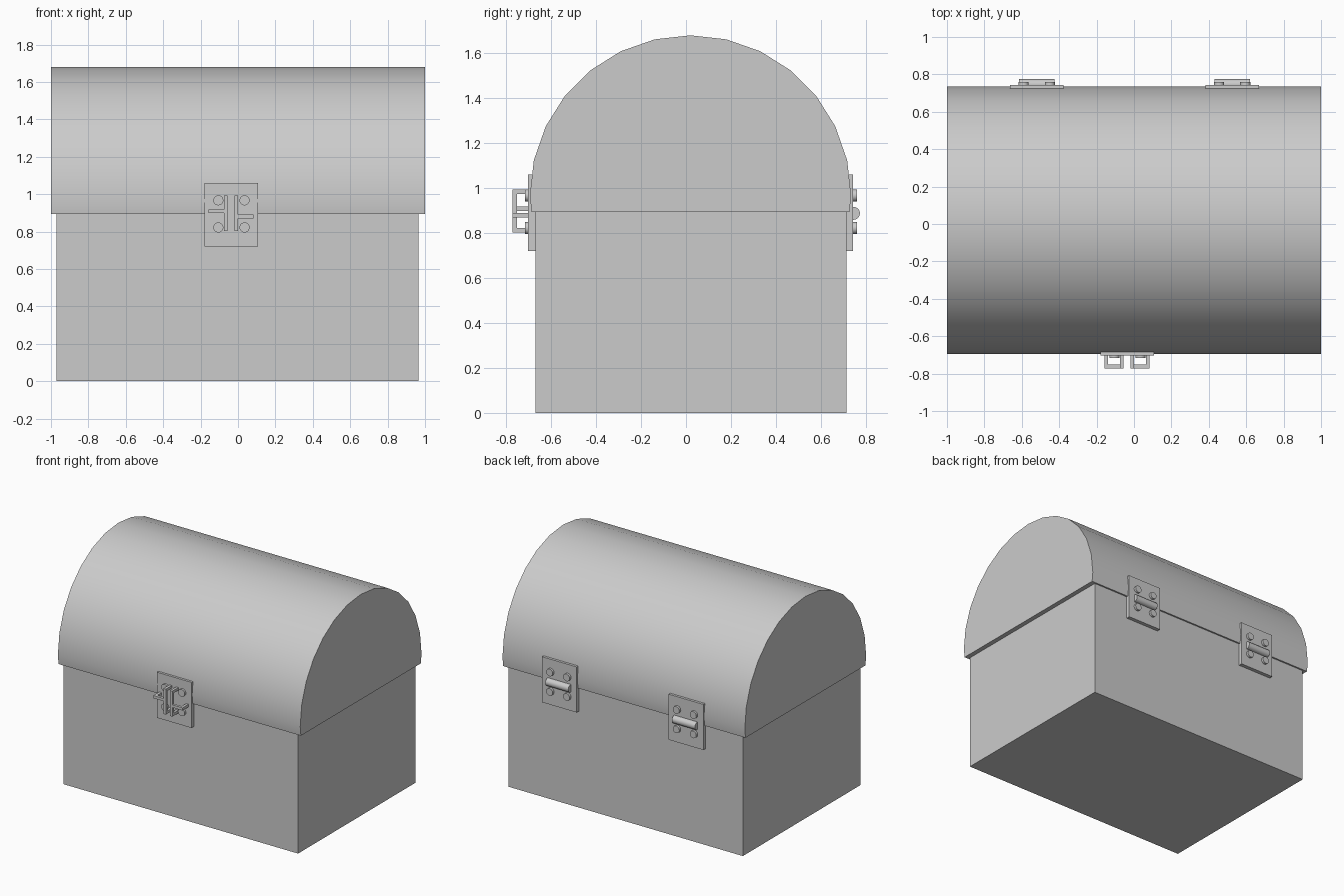
import bpy, bmesh
from math import sin, cos, pi, radians
from mathutils import Matrix

if "Cube" in bpy.data.objects:
    bpy.data.objects.remove(bpy.data.objects["Cube"])


def finish(bm, name, smooth=False):
    bmesh.ops.recalc_face_normals(bm, faces=bm.faces)
    me = bpy.data.meshes.new(name)
    bm.to_mesh(me)
    bm.free()
    ob = bpy.data.objects.new(name, me)
    bpy.context.collection.objects.link(ob)
    if smooth:
        bpy.ops.object.select_all(action='DESELECT')
        ob.select_set(True)
        bpy.context.view_layer.objects.active = ob
        bpy.ops.object.shade_smooth_by_angle(angle=radians(35))
    return ob


def box(name, x0, x1, y0, y1, z0, z1):
    bm = bmesh.new()
    m = Matrix.Translation(((x0 + x1) / 2, (y0 + y1) / 2, (z0 + z1) / 2)) \
        @ Matrix.Diagonal((x1 - x0, y1 - y0, z1 - z0, 1))
    bmesh.ops.create_cube(bm, size=1, matrix=m)
    return finish(bm, name)


def rod(name, center, axis, radius, length):
    rot = Matrix.Rotation(pi / 2, 4, 'Y' if axis == 'X' else 'X')
    bm = bmesh.new()
    bmesh.ops.create_cone(bm, cap_ends=True, segments=20, radius1=radius, radius2=radius,
                          depth=length, matrix=Matrix.Translation(center) @ rot)
    return finish(bm, name, True)


def plate_with_rivets(name, cx, y_wall, y_face, y_rivet):
    ys = sorted((y_wall, y_face))
    box(name + "_plate", cx - 0.143, cx + 0.143, ys[0], ys[1], 0.72, 1.06)
    for dx in (-0.07, 0.07):
        for z in (0.822, 0.967):
            rod(name + "_rivet", (cx + dx, (y_wall + y_rivet) / 2, z), 'Y',
                0.027, abs(y_rivet - y_wall))


# Chest body
box("chest_body", -0.97, 0.965, -0.67, 0.715, 0, 0.9)

# Rounded lid: arc profile extruded along x
R, CY, CZ, BASE = 0.715, 0.02, 0.965, 0.895
arc = [(CY + R * cos(i * pi / 14), CZ + R * sin(i * pi / 14)) for i in range(15)]
profile = [(CY + 0.707, BASE)] + arc + [(CY - 0.707, BASE)]
bm = bmesh.new()
face = bm.faces.new([bm.verts.new((-1, y, z)) for y, z in profile])
ext = bmesh.ops.extrude_face_region(bm, geom=[face], use_keep_orig=True)
bmesh.ops.translate(bm, vec=(2, 0, 0),
                    verts=[v for v in ext['geom'] if isinstance(v, bmesh.types.BMVert)])
finish(bm, "chest_lid", True)

# Back hinges
for cx in (-0.52, 0.525):
    plate_with_rivets("hinge", cx, 0.71, 0.743, 0.76)
    rod("hinge_pin", (cx, 0.745, 0.888), 'X', 0.029, 0.19)

# Front clasp: plate, two upright staples, each with a side handle
plate_with_rivets("clasp", -0.035, -0.66, -0.702, -0.717)
for x_in, side, zc in ((-0.065, -1, 0.908), (-0.01, 1, 0.88)):
    t = 0.01
    box("clasp_upright", x_in - t, x_in + t, -0.773, -0.753, 0.803, 0.993)
    for z in (0.803, 0.973):
        box("clasp_upright_leg", x_in - t, x_in + t, -0.755, -0.695, z, z + 0.02)
    x_out = x_in + side * 0.083
    xs = sorted((x_in, x_out + side * t))
    box("clasp_handle", xs[0], xs[1], -0.772, -0.752, zc - t, zc + t)
    box("clasp_handle_leg", x_out - t, x_out + t, -0.755, -0.695, zc - t, zc + t)
